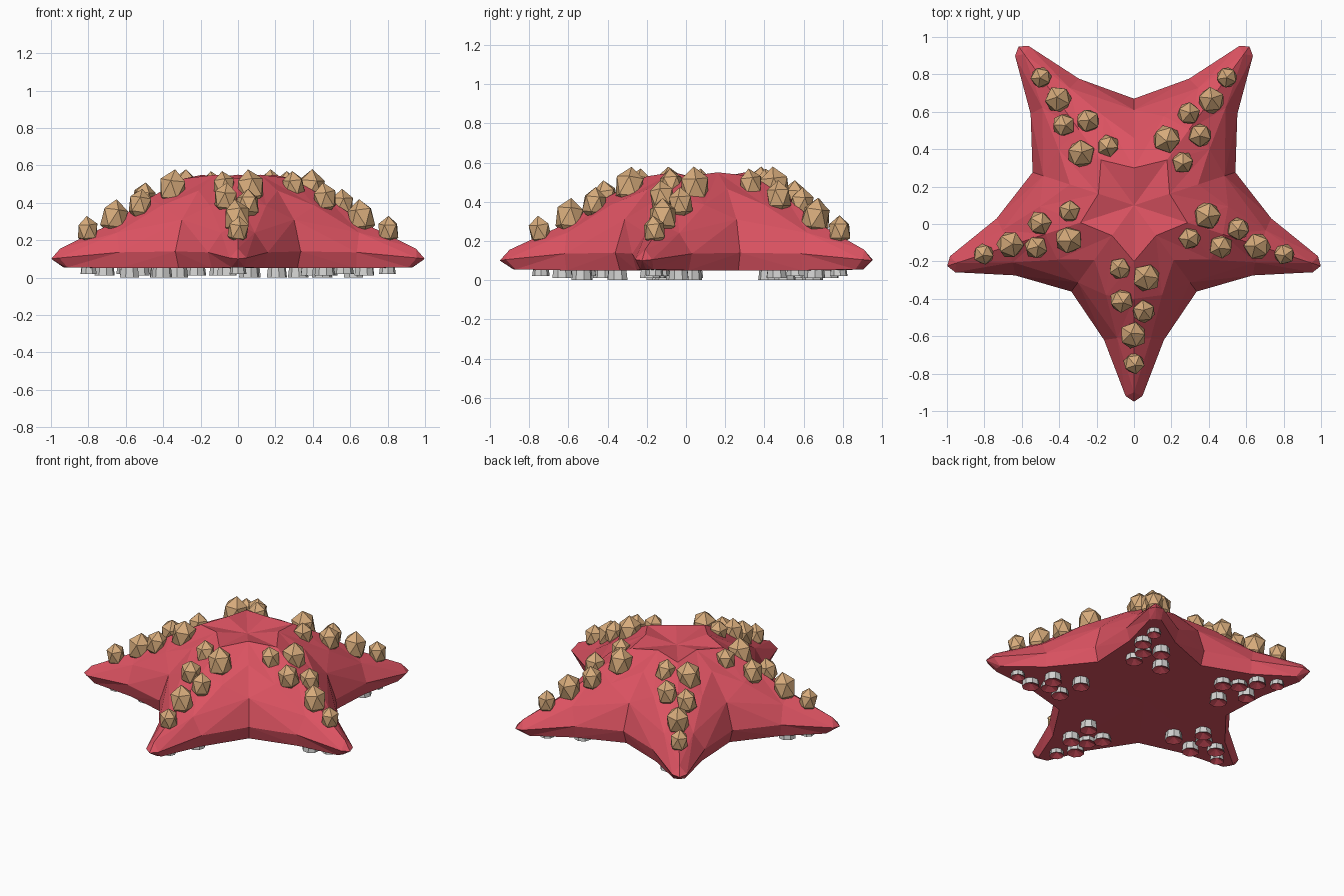
import bpy, bmesh, math, random
from mathutils import Matrix, Vector

if "Cube" in bpy.data.objects:
    bpy.data.objects.remove(bpy.data.objects["Cube"])

random.seed(4)
CY = 0.10                                   # centre of the five-fold symmetry
ARMS = [math.radians(-90 + 72 * k) for k in range(5)]


def material(name, rgb):
    m = bpy.data.materials.new(name)
    m.diffuse_color = (*rgb, 1)
    m.use_nodes = True
    m.node_tree.nodes["Principled BSDF"].inputs["Base Color"].default_value = m.diffuse_color
    return m


RED = material("coral red", (0.71, 0.085, 0.12))
TAN = material("sandy tan", (0.68, 0.41, 0.20))
GREY = material("pale grey", (0.64, 0.64, 0.63))


def finish(bm, name, mats):
    me = bpy.data.meshes.new(name)
    bm.to_mesh(me)
    bm.free()
    for m in mats:
        me.materials.append(m)
    ob = bpy.data.objects.new(name, me)
    bpy.context.collection.objects.link(ob)
    return ob


def place(a, r, lat, z):
    """Arm coordinates (along, sideways, up) to world."""
    return Vector((r * math.cos(a) - lat * math.sin(a),
                   CY + r * math.sin(a) + lat * math.cos(a), z))


# Body: one half arm, mirrored and repeated around the centre
def gap(r, z):
    return (r * math.cos(math.pi / 5), r * math.sin(math.pi / 5), z)


P = {
    "C": (0, 0, 0.51), "G": gap(0.20, 0.55), "V": gap(0.36, 0.465),
    "U": gap(0.51, 0.31), "E0": gap(0.57, 0.14), "L0": gap(0.54, 0.05),
    "A0": (0.30, 0, 0.53), "A1": (0.50, 0, 0.425), "A2": (0.72, 0, 0.285),
    "A3": (1.00, 0, 0.155), "T": (1.05, 0, 0.10),
    "M1": (0.48, 0.15, 0.385), "M2": (0.71, 0.09, 0.24),
    "E2": (0.72, 0.16, 0.135), "E3": (1.02, 0.045, 0.105),
    "L2": (0.71, 0.14, 0.05), "L3": (0.97, 0.035, 0.055),
    "O": (0, 0, 0.055), "B2": (0.71, 0, 0.05), "B3": (0.98, 0, 0.055),
}
FACES = ["C G A0", "A0 G M1", "G V M1", "A0 M1 A1", "V U M1",
         "A1 M1 M2", "A1 M2 A2", "M1 U M2", "U E2 M2", "U E0 E2",
         "A2 M2 A3", "M2 E2 E3", "M2 E3 A3", "A3 E3 T",
         "E0 L0 L2", "E0 L2 E2", "E2 L2 L3", "E2 L3 E3", "E3 L3 T",
         "O L0 L2 B2", "B2 L2 L3 B3", "B3 L3 T"]
bm = bmesh.new()
for a in ARMS:
    for s in (1, -1):
        for f in FACES:
            pts = [P[n] for n in f.split()]
            bm.faces.new([bm.verts.new(place(a, r, s * l, z)) for r, l, z in pts])
bmesh.ops.remove_doubles(bm, verts=bm.verts, dist=0.001)
bmesh.ops.recalc_face_normals(bm, faces=bm.faces)
finish(bm, "starfish_body", [RED])

# Nodules on the back: along, sideways, top height, radius
NODULES = [(0.338, -0.075, 0.57, 0.058), (0.388, 0.067, 0.58, 0.073),
           (0.510, -0.066, 0.51, 0.062), (0.568, 0.052, 0.475, 0.060),
           (0.695, -0.005, 0.42, 0.070), (0.845, 0.0, 0.33, 0.055)]
bm = bmesh.new()
for a in ARMS:
    for r, lat, top, size in NODULES:
        h = size * 1.45
        tilt = Matrix.Rotation(random.uniform(-0.15, 0.15), 4, 'X') @ \
            Matrix.Rotation(random.uniform(-0.15, 0.15), 4, 'Y')
        mat = Matrix.Translation(place(a, r, lat, top - h)) @ tilt @ \
            Matrix.Diagonal((size * 1.1, size * 1.1, h, 1)) @ \
            Matrix.Rotation(random.uniform(0, 6), 4, 'Z')
        bmesh.ops.create_icosphere(bm, subdivisions=1, radius=1, matrix=mat)
finish(bm, "back_nodules", [TAN])

# Tube feet underneath: grey drums with a hollow red sucker
FEET = [(0.45, 0.07), (0.52, -0.10), (0.61, -0.05),
        (0.63, 0.06), (0.73, -0.06), (0.84, 0.0)]
bm = bmesh.new()
N = 8
for a in ARMS:
    for i, (r, lat) in enumerate(FEET):
        c = place(a, r, lat, 0)
        size = 0.055 if i < 5 else 0.045
        z0 = (0.0, 0.012, 0.02)[i % 3]
        turn = random.uniform(0, 1)

        def ring(rad, z):
            return [bm.verts.new((c.x + rad * math.cos(turn + math.tau * j / N),
                                  c.y + rad * math.sin(turn + math.tau * j / N), z))
                    for j in range(N)]
        up, low = ring(size * 0.85, 0.07), ring(size, z0)
        cup = bm.verts.new((c.x, c.y, z0 + 0.025))
        bm.faces.new(up)
        for j in range(N):
            k = (j + 1) % N
            bm.faces.new((low[j], low[k], up[k], up[j]))
            bm.faces.new((low[k], low[j], cup)).material_index = 1
finish(bm, "tube_feet", [GREY, RED])
